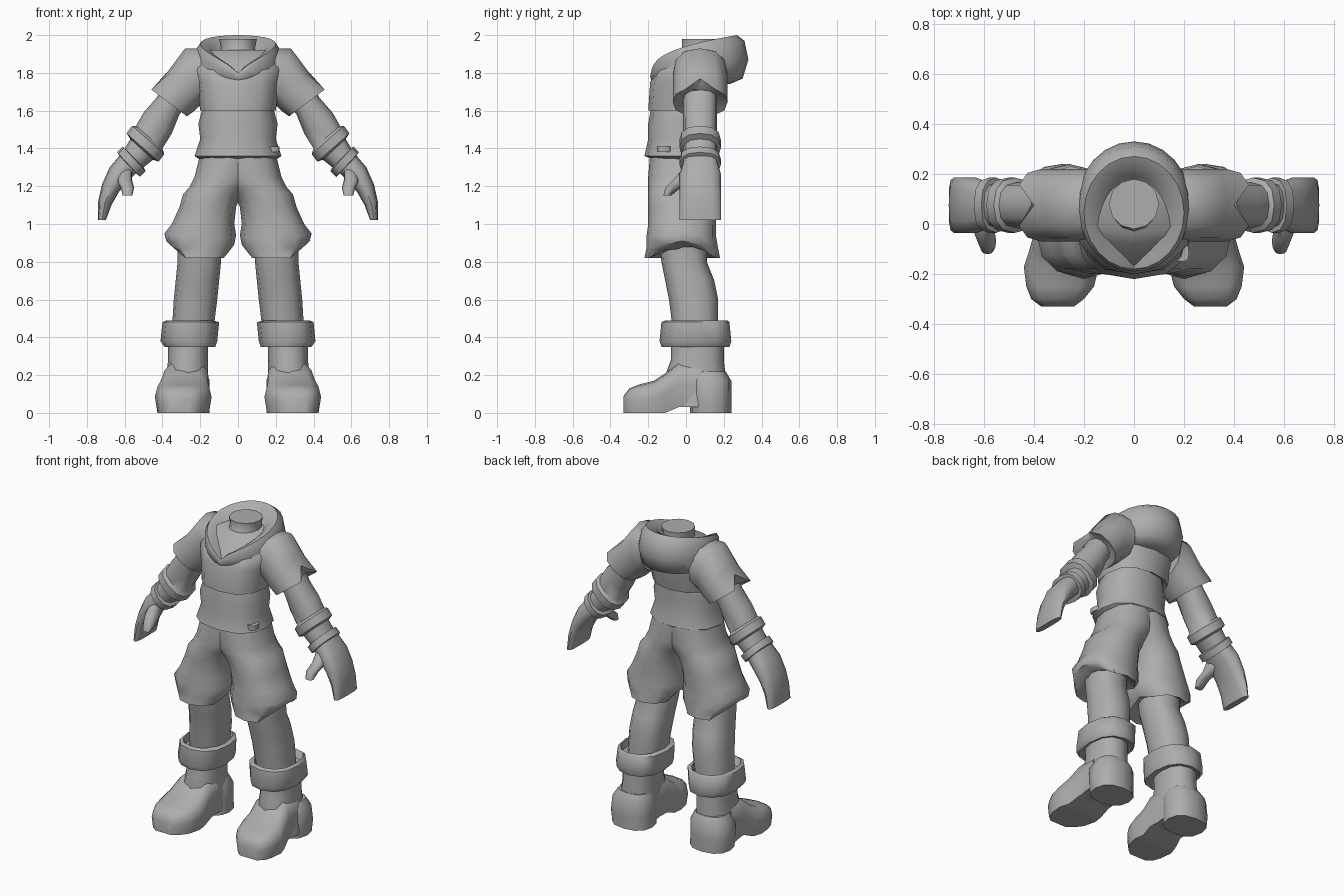
import bpy
import bmesh
from math import cos, sin, pi, radians, copysign
from mathutils import Vector

if "Cube" in bpy.data.objects:
    bpy.data.objects.remove(bpy.data.objects["Cube"], do_unlink=True)

grey = bpy.data.materials.new("plain grey")
grey.use_nodes = True
COLOUR = (.42, .42, .42, 1)
grey.diffuse_color = COLOUR
grey.node_tree.nodes["Principled BSDF"].inputs["Base Color"].default_value = COLOUR

SIDES = 12
ROUND, SOFT, BOXY = 1, .83, .65  # cross-section squareness
ARM_Y = .075
SLIM, WIDE, SLEEVE = .09, .11, .145  # arm half depths


def ring(low, high, side, shape):
    """Rounded ring: low and high are opposite points, side is the other half axis."""
    centre, half = (low + high) / 2, (high - low) / 2
    points = []
    for i in range(SIDES):
        angle = 2 * pi * i / SIDES
        across, along = (copysign(abs(round(f, 6)) ** shape, f) for f in (cos(angle), sin(angle)))
        points.append(centre + half * across + side * along)
    return points


def flat(x0, x1, y0, y1, z, shape=SOFT):
    """Horizontal ring."""
    y = (y0 + y1) / 2
    return ring(Vector((x0, y, z)), Vector((x1, y, z)), Vector((0, y1 - y, 0)), shape)


def band(half_width, y0, y1, z, shape=SOFT):
    """Horizontal ring centred on the body."""
    return flat(-half_width, half_width, y0, y1, z, shape)


def limb(xi, zi, xo, zo, depth=SLIM, shape=SOFT):
    """Tilted ring from the inner to the outer edge of the arm."""
    return ring(Vector((xi, ARM_Y, zi)), Vector((xo, ARM_Y, zo)), Vector((0, depth, 0)), shape)


def upright(x0, x1, z0, z1, y):
    """Vertical ring facing forward, for the foot; the sole half is flattened."""
    z = (z0 + z1) / 2
    points = ring(Vector((x0, y, z)), Vector((x1, y, z)), Vector((0, 0, z1 - z)), BOXY)
    for p in points:
        if p.z < z - (z - z0) / 2:
            p.z = z0
    return points


def collar(rx, front, back, z_front, z_back, rise=.38):
    """Ring that dips to a point at the front and climbs quickly to the back."""
    points = []
    for i in range(2 * SIDES):
        angle = pi * i / SIDES
        f = (1 - cos(angle)) / 2
        points.append(Vector((rx * sin(angle), front + (back - front) * f,
                              z_front + (z_back - z_front) * f ** rise)))
    return points


def loft(name, rings, mirror=False):
    """Skin the rings into a closed part, optionally mirrored to the other side."""
    bm = bmesh.new()
    rows = [[bm.verts.new(p) for p in points] for points in rings]
    for a, b in zip(rows, rows[1:]):
        for i in range(len(a)):
            j = (i + 1) % len(a)
            bm.faces.new((a[i], a[j], b[j], b[i]))
    bm.faces.new(rows[0])
    bm.faces.new(rows[-1])
    bmesh.ops.recalc_face_normals(bm, faces=bm.faces)
    mesh = bpy.data.meshes.new(name)
    bm.to_mesh(mesh)
    bm.free()
    mesh.materials.append(grey)
    part = bpy.data.objects.new(name, mesh)
    bpy.context.collection.objects.link(part)
    bpy.ops.object.select_all(action="DESELECT")
    part.select_set(True)
    bpy.context.view_layer.objects.active = part
    bpy.ops.object.shade_smooth_by_angle(angle=radians(52))
    if mirror:
        part.modifiers.new("mirror", "MIRROR")


# Waist, shirt and neck
loft("waist", [band(.2, -.17, .13, z=1.34), band(.23, -.22, .16, z=1.36),
               band(.2, -.2, .14, z=1.45), band(.21, -.2, .14, z=1.53),
               band(.18, -.18, .14, z=1.64)])
loft("shirt", [band(.18, -.17, .14, z=1.62), band(.2, -.2, .17, z=1.6),
               band(.22, -.19, .2, z=1.75), band(.24, -.16, .2, z=1.81),
               band(.24, -.08, .2, z=1.87), band(.2, -.04, .19, z=1.92)])
loft("neck", [band(.13, -.1, .19, z=1.83, shape=ROUND), band(.09, -.02, .18, z=1.93, shape=ROUND),
              band(.1, -.02, .18, z=1.98, shape=ROUND)])
loft("belt_tab", [flat(.16, .22, -.15, -.08, z, BOXY) for z in (1.38, 1.41)])

# Hood: a rolled collar, open in a point at the front and full at the back
loft("hood", [collar(.08, -.02, .15, 1.84, 1.9), collar(.12, -.12, .19, 1.79, 1.93),
              collar(.15, -.16, .21, 1.8, 1.97), collar(.2, -.18, .27, 1.8, 2),
              collar(.22, -.19, .31, 1.78, 1.97), collar(.23, -.18, .33, 1.75, 1.87),
              collar(.22, -.16, .3, 1.75, 1.77), collar(.18, -.12, .23, 1.77, 1.74)])

# Sleeves with a notch cut in the outer hem
sleeve = [limb(.16, 1.66, .19, 1.93, SLEEVE), limb(.2, 1.63, .28, 1.93, SLEEVE),
          limb(.23, 1.6, .37, 1.81, SLEEVE), limb(.27, 1.57, .47, 1.72, SLEEVE),
          limb(.3, 1.61, .41, 1.71)]
sleeve[3][0] += Vector((-.07, 0, .05))
loft("sleeve", sleeve, mirror=True)

# Arms with two raised wrist bands
loft("arm", [limb(.27, 1.63, .39, 1.75), limb(.31, 1.58, .43, 1.67),
             limb(.35, 1.48, .5, 1.59), limb(.4, 1.4, .54, 1.52),
             limb(.39, 1.37, .56, 1.52, WIDE), limb(.42, 1.33, .59, 1.48, WIDE),
             limb(.45, 1.34, .57, 1.45), limb(.5, 1.3, .6, 1.4),
             limb(.49, 1.28, .61, 1.41, WIDE), limb(.52, 1.25, .64, 1.38, WIDE),
             limb(.54, 1.27, .62, 1.35)], mirror=True)

# Mitten hands with thumbs pointing forward
loft("hand", [limb(.53, 1.28, .62, 1.37, SLIM, BOXY), limb(.58, 1.23, .68, 1.3, WIDE),
              limb(.63, 1.17, .72, 1.21, WIDE), limb(.67, 1.1, .74, 1.12, WIDE),
              limb(.7, 1.02, .74, 1.02, WIDE, BOXY)], mirror=True)
loft("thumb", [flat(.56, .63, -.02, .07, z=1.29), flat(.56, .64, -.07, .05, z=1.23),
               flat(.55, .62, -.11, -.03, z=1.19), flat(.56, .61, -.12, -.08, z=1.15)], mirror=True)

# Baggy shorts: the legs meet at the hips and their hems arch up at the sides
shorts = [flat(-.12, .2, -.19, .15, z=1.37), flat(-.1, .23, -.2, .16, z=1.25),
          flat(-.05, .26, -.2, .16, z=1.19), flat(-.02, .29, -.2, .16, z=1.16),
          flat(.01, .31, -.2, .16, z=1.09), flat(.02, .35, -.2, .16, z=1),
          flat(.01, .39, -.21, .16, z=.93), flat(.02, .38, -.21, .17, z=.87),
          flat(.06, .34, -.22, .18, z=.82), flat(.11, .31, -.12, .11, z=.87)]
for row, lift in ((-4, .02), (-3, .04), (-2, .08)):
    for i, share in ((0, 1), (1, .5), (-1, .5), (SIDES // 2, .5)):
        shorts[row][i].z += lift * share
loft("shorts_leg", shorts, mirror=True)

# Legs, boot cuffs and boots
loft("leg", [flat(.09, .32, -.14, .11, z=.9), flat(.09, .32, -.13, .11, z=.8),
             flat(.1, .33, -.11, .15, z=.7), flat(.11, .34, -.09, .17, z=.6),
             flat(.13, .35, -.07, .17, z=.44)], mirror=True)
loft("boot_cuff", [flat(.14, .37, -.08, .19, z=.45), flat(.13, .38, -.11, .22, z=.49),
                   flat(.1, .4, -.13, .23, z=.48), flat(.11, .41, -.14, .24, z=.38),
                   flat(.12, .39, -.13, .23, z=.35), flat(.16, .36, -.08, .19, z=.36)], mirror=True)
loft("boot_shaft", [flat(.16, .37, -.08, .2, z=.4), flat(.16, .37, -.08, .2, z=.28),
                    flat(.16, .38, -.11, .21, z=.2), flat(.16, .4, -.08, .2, z=.03)], mirror=True)
loft("boot_heel", [flat(.17, .38, .03, .21, z=.22), flat(.15, .41, .01, .24, z=.17),
                   flat(.15, .42, .02, .24, z=.08), flat(.15, .41, .02, .24, z=0)], mirror=True)
loft("boot_foot", [upright(.16, .39, .03, .27, y=.08), upright(.15, .4, .03, .27, y=-.04),
                   upright(.15, .42, 0, .21, y=-.11), upright(.14, .44, 0, .17, y=-.17),
                   upright(.16, .43, 0, .15, y=-.25), upright(.2, .41, 0, .13, y=-.3),
                   upright(.24, .37, 0, .09, y=-.33)], mirror=True)
